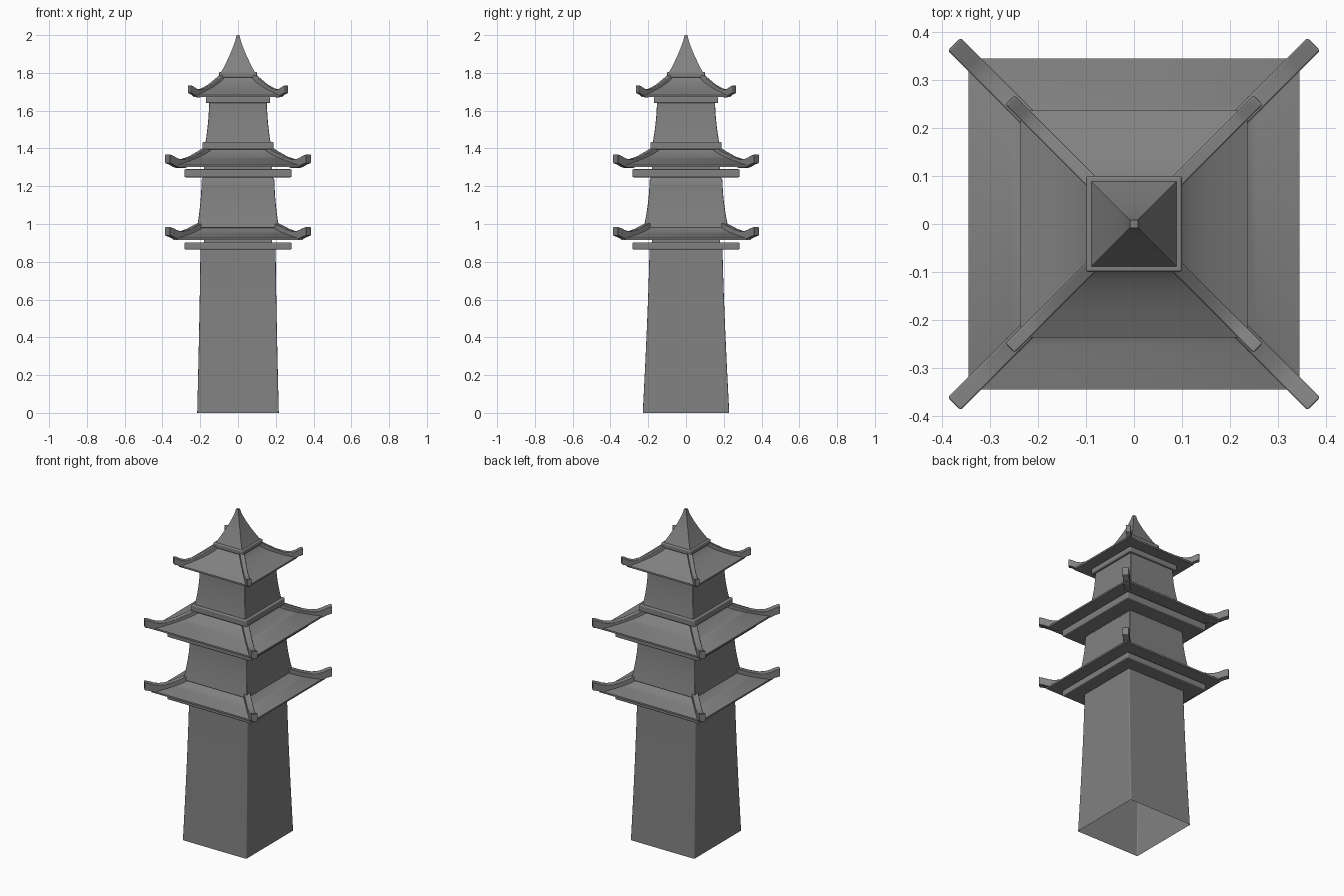
import bpy, bmesh, math
from mathutils import Matrix, Vector

if "Cube" in bpy.data.objects:
    bpy.data.objects.remove(bpy.data.objects["Cube"])

# dark grey stone
stone = bpy.data.materials.new("dark_stone")
stone.diffuse_color = (0.22, 0.22, 0.22, 1)
stone.use_nodes = True
stone.node_tree.nodes["Principled BSDF"].inputs["Base Color"].default_value = stone.diffuse_color


def finish(name, bm, bevel=0.0):
    bmesh.ops.recalc_face_normals(bm, faces=bm.faces)
    me = bpy.data.meshes.new(name)
    bm.to_mesh(me)
    bm.free()
    me.materials.append(stone)
    ob = bpy.data.objects.new(name, me)
    bpy.context.collection.objects.link(ob)
    if bevel:       # rounded corners, smooth across the bevel
        me.shade_smooth()
        m = ob.modifiers.new("soft_edges", 'BEVEL')
        m.width, m.segments, m.limit_method = bevel, 3, 'ANGLE'
        m.angle_limit = math.radians(50)
        m.harden_normals = True
        return
    bpy.ops.object.select_all(action='DESELECT')
    bpy.context.view_layer.objects.active = ob
    ob.select_set(True)
    bpy.ops.object.shade_smooth_by_angle(angle=math.radians(30))


def bridge(bm, rings):
    """Join four-sided rings with quads."""
    for a, b in zip(rings, rings[1:]):
        for i in range(4):
            j = (i + 1) % 4
            bm.faces.new((a[i], a[j], b[j], b[i]))


def square_loft(name, rings, bevel=0.0, bottom=True):
    """Stack of rectangles given as (half_x, half_y, z)."""
    bm = bmesh.new()
    loops = [[bm.verts.new((sx * hx, sy * hy, z))
              for sx, sy in ((-1, -1), (1, -1), (1, 1), (-1, 1))]
             for hx, hy, z in rings]
    bridge(bm, loops)
    bm.faces.new(loops[-1])
    if bottom:
        bm.faces.new(loops[0][::-1])
    finish(name, bm, bevel)


def concave(h0, h1, z0, z1, power, n=8):
    """Rings from wide bottom h0 to narrow top h1, sagging inward."""
    out = []
    for i in range(n + 1):
        t = i / n
        k = (1 - t) ** power
        out.append((h1[0] + (h0[0] - h1[0]) * k,
                    h1[1] + (h0[1] - h1[1]) * k, z0 + (z1 - z0) * t))
    return out


def hip_ridges(name, path, thick, width):
    """Four diagonal ridges; path = (x along the hip, top z)."""
    bm = bmesh.new()
    for k in range(4):
        rot = Matrix.Rotation(math.pi / 4 + k * math.pi / 2, 3, 'Z')
        rings = [[bm.verts.new(rot @ Vector((x * math.sqrt(2), s * width / 2, zz)))
                  for s, zz in ((-1, z - thick), (1, z - thick), (1, z), (-1, z))]
                 for x, z in path]
        bridge(bm, rings)
        bm.faces.new(rings[0][::-1])
        bm.faces.new(rings[-1])
    finish(name, bm, 0.004)


def roof(name, eave, top, z0, z1, lip, power):
    square_loft(name, [(eave, eave, z0)]
                + concave((eave, eave), (top, top), z0 + lip, z1, power))


# tower walls (the lowest one is open underneath)
square_loft("lower_wall", concave((0.216, 0.229), (0.199, 0.193), 0, 0.88, 1.3),
            0.006, bottom=False)
square_loft("middle_wall", concave((0.217, 0.224), (0.193, 0.193), 0.98, 1.235, 1.8)
            + [(0.185, 0.186, 1.245), (0.185, 0.186, 1.26)], 0.004)
square_loft("upper_wall", concave((0.174, 0.178), (0.153, 0.154), 1.42, 1.65, 1.8), 0.004)

# flat slabs and mouldings
for name, h, z0, z1 in (("lower_slab", 0.283, 0.865, 0.902),
                        ("middle_slab", 0.283, 1.247, 1.29),
                        ("upper_slab", 0.170, 1.64, 1.672),
                        ("upper_plinth", 0.188, 1.395, 1.435),
                        ("spire_plinth", 0.100, 1.776, 1.805)):
    square_loft(name, [(h, h, z0), (h, h, z1)], 0.006)

# hidden cores joining slabs and roofs
for name, h, z0, z1 in (("lower_core", 0.18, 0.89, 0.93),
                        ("middle_core", 0.18, 1.28, 1.32),
                        ("upper_core", 0.14, 1.66, 1.69)):
    square_loft(name, [(h, h, z0), (h, h, z1)])

# hipped roofs
roof("lower_roof", 0.344, 0.205, 0.915, 0.99, 0.010, 1.5)
roof("middle_roof", 0.344, 0.165, 1.303, 1.40, 0.010, 1.5)
roof("upper_roof", 0.236, 0.085, 1.672, 1.79, 0.010, 1.6)

# upturned hip ridges
hip_ridges("lower_ridges", [(0.18, 1.015), (0.22, 0.996), (0.26, 0.975), (0.29, 0.964),
                            (0.315, 0.962), (0.335, 0.968), (0.355, 0.979), (0.374, 0.985)],
           0.047, 0.037)
hip_ridges("middle_ridges", [(0.14, 1.425), (0.20, 1.386), (0.25, 1.358), (0.29, 1.344),
                             (0.315, 1.343), (0.335, 1.350), (0.355, 1.362), (0.374, 1.369)],
           0.047, 0.037)
hip_ridges("upper_ridges", [(0.075, 1.805), (0.11, 1.772), (0.15, 1.739), (0.185, 1.718),
                            (0.21, 1.712), (0.228, 1.717), (0.243, 1.729), (0.258, 1.735)],
           0.042, 0.027)

# pointed spire
square_loft("spire", concave((0.091, 0.091), (0.008, 0.008), 1.80, 2.0, 1.3, 10))
